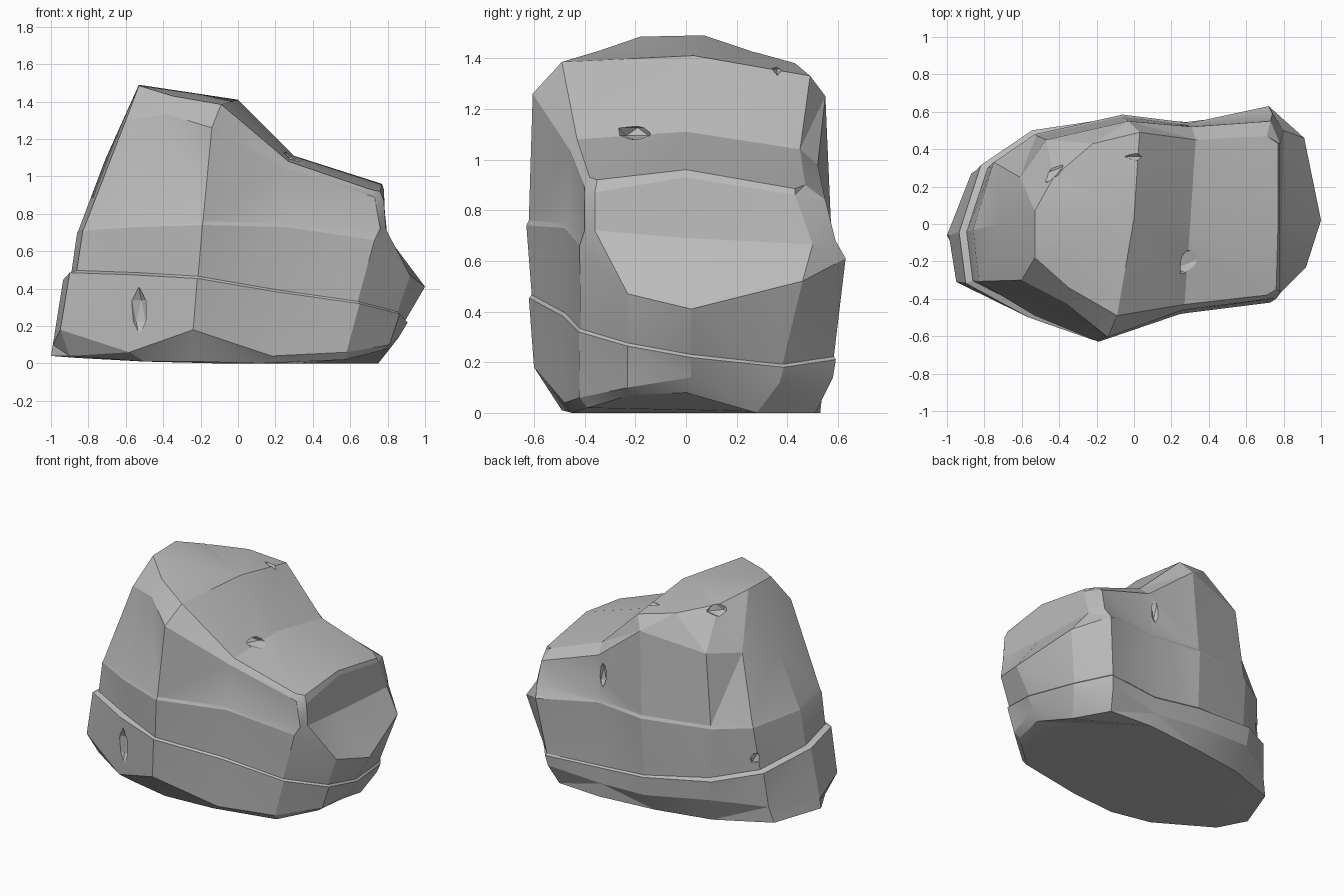
import bpy, bmesh, math
from mathutils import Vector

cube = bpy.data.objects.get("Cube")
if cube:
    bpy.data.objects.remove(cube, do_unlink=True)

# Single stone colour
stone = bpy.data.materials.new("stone_grey")
stone.use_nodes = True
grey = (0.5, 0.5, 0.5, 1)
stone.diffuse_color = grey
shader = stone.node_tree.nodes["Principled BSDF"]
shader.inputs["Base Color"].default_value = grey
shader.inputs["Roughness"].default_value = 0.9

# Key contours, each counter-clockwise from the left end
base = [(-1, -.06, .04), (-.9, -.25, .04), (-.5, -.43, .01), (-.22, -.49, .01), (.12, -.45, 0),
        (.57, -.39, .02), (.77, -.22, .07), (.81, 0, .08), (.75, .28, 0), (.62, .51, 0),
        (.3, .53, 0), (-.1, .49, 0), (-.5, .42, .01), (-.87, .27, .03)]
foot = [(-.99, -.06, .1), (-.95, -.31, .18), (-.58, -.48, .06), (-.24, -.6, .18), (.18, -.48, .04),
        (.58, -.42, .06), (.81, -.23, .1), (.86, .02, .14), (.81, .37, .12), (.66, .58, .14),
        (.27, .54, .1), (-.07, .56, .12), (-.53, .49, .18), (-.84, .29, .14)]
belly = [(-.86, -.03, .7), (-.83, -.31, .71), (-.53, -.49, .73), (-.19, -.63, .74), (.25, -.48, .73),
         (.73, -.42, .66), (.92, -.23, .47), (1, .02, .41), (.91, .46, .52), (.72, .63, .61),
         (.3, .54, .66), (-.06, .585, .66), (-.53, .48, .67), (-.75, .33, .68)]
shoulder = [(-.71, 0, 1.09), (-.6, -.3, 1.3), (-.37, -.42, 1.33), (-.14, -.605, 1.26), (.26, -.46, 1.04),
            (.73, -.4, .89), (.78, -.36, .87), (.78, 0, .93), (.78, .43, .86), (.73, .55, .84),
            (.31, .52, .98), (-.03, .55, 1.25), (-.47, .45, 1.17), (-.61, .25, 1.14)]
rim = [(-.53, .07, 1.49), (-.53, -.18, 1.485), (-.35, -.34, 1.43), (-.09, -.49, 1.385), (.27, -.43, 1.08),
       (.71, -.38, .93), (.76, -.35, .92), (.77, 0, .96), (.77, .43, .885), (.71, .47, .9),
       (.33, .45, 1.04), (.03, .49, 1.33), (-.22, .43, 1.38), (-.43, .25, 1.43)]
# Undercut end below the upper block
undercut = [(.76, -.4, .72), (.79, -.36, .72), (.79, 0, .69), (.8, .5, .665), (.74, .59, .68)]


def shift(point, outward, lift):
    """Move a point away from the vertical axis and upwards."""
    p = Vector(point)
    side = Vector((p.x, p.y, 0)).normalized()
    return p + side * outward + Vector((0, 0, lift))


def on_stratum(a, b):
    """Point where a side edge crosses the tilted lower stratum."""
    a, b = Vector(a), Vector(b)
    height = lambda p: p.z - (.33 - .12 * p.x - .16 * p.y)
    t = height(a) / (height(a) - height(b))
    return a.lerp(b, min(max(t, .15), .85))


def step(p):
    """Ledge depth, larger around the left end."""
    return .02 if p.x < -.5 else .006


# Rock strata with small stepped ledges
seam = [on_stratum(a, b) for a, b in zip(foot, belly)]
seam_low = [shift(p, step(p), 0) for p in seam]
seam_high = [shift(p, -step(p), .012) for p in seam]
waist = [shift(p, -.01, .02) for p in belly]
waist[5:10] = [Vector(p) for p in undercut]

bm = bmesh.new()
rings = [[bm.verts.new(p) for p in ring]
         for ring in (base, foot, seam_low, seam_high, belly, waist, shoulder, rim)]
count = len(base)
for low, high in zip(rings, rings[1:]):
    for i in range(count):
        j = (i + 1) % count
        bm.faces.new((low[i], low[j], high[j], high[i]))
bm.faces.new(reversed(rings[0]))

# Stepped top: high plateau, slope and low plateau
r = rings[-1]
crest = bm.verts.new((0, .03, 1.41))
valley = bm.verts.new((.3, 0, 1.11))
for face in ((r[0], r[1], r[2], r[3], crest), (r[0], crest, r[11], r[12], r[13]),
             (r[3], r[4], valley, crest), (crest, valley, r[10], r[11]),
             (r[4], r[5], r[6], r[7], valley), (valley, r[7], r[8], r[9], r[10])):
    bm.faces.new(face)
bmesh.ops.triangulate(bm, faces=bm.faces[:])
bmesh.ops.recalc_face_normals(bm, faces=bm.faces[:])
mesh = bpy.data.meshes.new("boulder")
bm.to_mesh(mesh)
bm.free()
boulder = bpy.data.objects.new("boulder", mesh)
bpy.context.collection.objects.link(boulder)
mesh.materials.append(stone)


def chip(location, size, turn=0):
    """Cut a small angular chip out of the surface."""
    bpy.ops.mesh.primitive_ico_sphere_add(subdivisions=1, radius=1, location=location,
                                          rotation=(0, 0, math.radians(turn)))
    cutter = bpy.context.object
    cutter.name = "chip_cutter"
    cutter.scale = size
    cutter.hide_render = True
    cutter.data.materials.append(stone)
    bpy.context.view_layer.objects.active = boulder
    cut = boulder.modifiers.new("chip", "BOOLEAN")
    cut.operation = "DIFFERENCE"
    cut.solver = "EXACT"
    cut.object = cutter
    bpy.ops.object.modifier_apply(modifier=cut.name)
    bpy.data.objects.remove(cutter, do_unlink=True)


chip((-.53, -.51, .28), (.05, .04, .13))
chip((.32, -.2, 1.11), (.12, .08, .035), 20)
chip((.03, .36, 1.38), (.09, .025, .05))
chip((-.45, .28, 1.41), (.1, .05, .05), 40)
chip((.27, .54, .86), (.03, .04, .1))
chip((-.78, .35, .47), (.06, .06, .06))

# Soft facets with crisp breaks
bpy.ops.object.select_all(action="DESELECT")
boulder.select_set(True)
bpy.context.view_layer.objects.active = boulder
bpy.ops.object.shade_smooth_by_angle(angle=math.radians(18))
